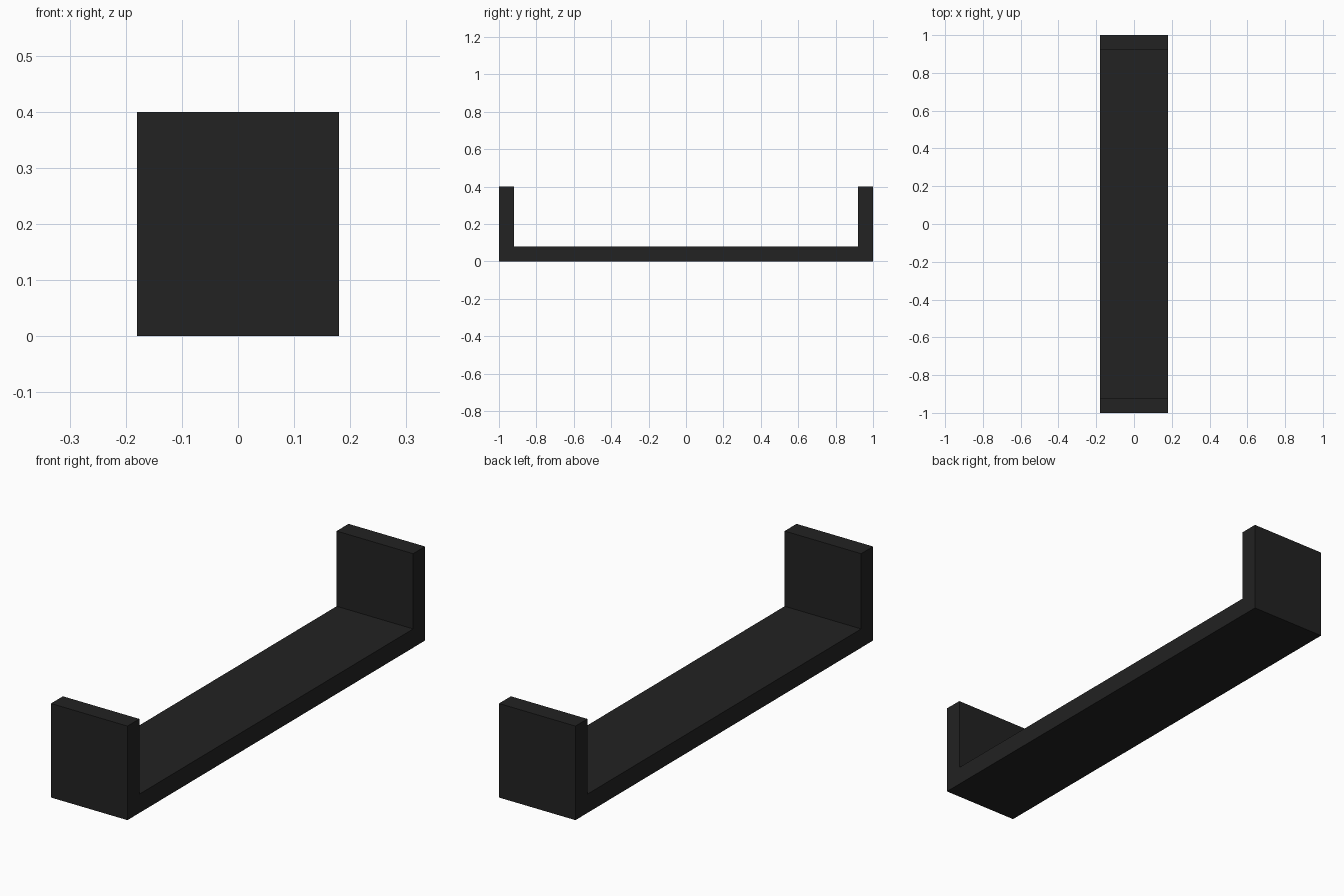
import bpy, bmesh

if "Cube" in bpy.data.objects:
    bpy.data.objects.remove(bpy.data.objects["Cube"])

HALF_WIDTH, HALF_LENGTH = 0.18, 1.0
HEIGHT, THICKNESS = 0.40, 0.08

black = bpy.data.materials.new("matte_black")
black.diffuse_color = (0.016, 0.016, 0.016, 1)
black.use_nodes = True
black.node_tree.nodes["Principled BSDF"].inputs["Base Color"].default_value = black.diffuse_color

# U-shaped side profile (y, z)
inner = HALF_LENGTH - THICKNESS
profile = [(-HALF_LENGTH, 0), (HALF_LENGTH, 0), (HALF_LENGTH, HEIGHT), (inner, HEIGHT),
           (inner, THICKNESS), (-inner, THICKNESS), (-inner, HEIGHT), (-HALF_LENGTH, HEIGHT)]

# Bracket: profile extruded across its width
bm = bmesh.new()
side = bm.faces.new([bm.verts.new((-HALF_WIDTH, y, z)) for y, z in profile])
extruded = bmesh.ops.extrude_face_region(bm, geom=[side])
moved = [v for v in extruded["geom"] if isinstance(v, bmesh.types.BMVert)]
bmesh.ops.translate(bm, verts=moved, vec=(2 * HALF_WIDTH, 0, 0))
bmesh.ops.recalc_face_normals(bm, faces=bm.faces[:])

mesh = bpy.data.meshes.new("u_bracket")
bm.to_mesh(mesh)
bm.free()
mesh.materials.append(black)
bracket = bpy.data.objects.new("u_bracket", mesh)
bpy.context.collection.objects.link(bracket)
